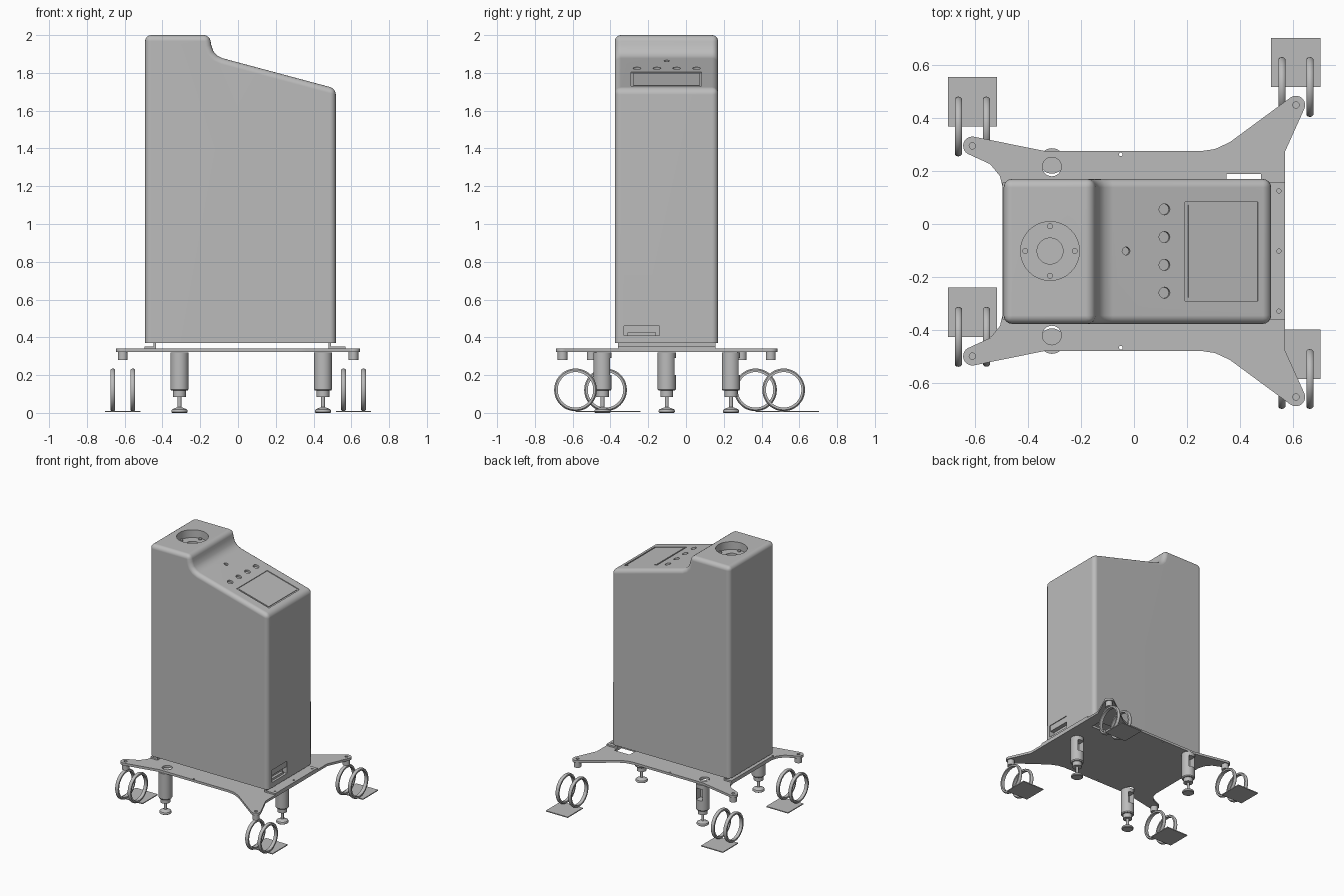
import bpy, bmesh, math
from mathutils import Matrix, Vector

cube = bpy.data.objects.get("Cube")
if cube:
    bpy.data.objects.remove(cube, do_unlink=True)

grey = bpy.data.materials.new("light_grey")
grey.use_nodes = True
GREY = (0.5, 0.5, 0.5, 1)
grey.diffuse_color = GREY
grey.node_tree.nodes["Principled BSDF"].inputs["Base Color"].default_value = GREY

CY = -0.102                      # mid line of the machine in y
SLOPE = 0.268                    # fall of the control panel
TILT = Matrix.Rotation(math.atan(SLOPE), 4, 'Y')


def finish(name, bm):
    bmesh.ops.recalc_face_normals(bm, faces=bm.faces)
    me = bpy.data.meshes.new(name)
    bm.to_mesh(me)
    bm.free()
    ob = bpy.data.objects.new(name, me)
    me.materials.append(grey)
    bpy.context.collection.objects.link(ob)
    return ob


def activate(ob):
    bpy.ops.object.select_all(action='DESELECT')
    ob.select_set(True)
    bpy.context.view_layer.objects.active = ob


def smooth(ob):
    activate(ob)
    bpy.ops.object.shade_smooth_by_angle(angle=math.radians(35))


def add_cyl(bm, r, x, y, z0, z1, rot=Matrix(), n=32):
    m = Matrix.Translation((x, y, (z0 + z1) / 2)) @ rot
    bmesh.ops.create_cone(bm, cap_ends=True, segments=n, radius1=r, radius2=r,
                          depth=z1 - z0, matrix=m)


def add_box(bm, lo, hi, rot=Matrix()):
    lo, hi = Vector(lo), Vector(hi)
    m = Matrix.Translation((lo + hi) / 2) @ rot @ Matrix.Diagonal((*(hi - lo), 1))
    bmesh.ops.create_cube(bm, size=1, matrix=m)


def prism(pts, vec):
    bm = bmesh.new()
    f = bm.faces.new([bm.verts.new(p) for p in pts])
    ext = bmesh.ops.extrude_face_region(bm, geom=[f])
    bmesh.ops.translate(bm, vec=vec, verts=[v for v in ext["geom"] if isinstance(v, bmesh.types.BMVert)])
    bmesh.ops.recalc_face_normals(bm, faces=bm.faces)
    return bm


def lathe(name, pts, loc, axis='Z', n=32, closed=False):
    bm = bmesh.new()
    rows = [[bm.verts.new((r * math.cos(a), r * math.sin(a), z)) for r, z in pts]
            for a in (2 * math.pi * i / n for i in range(n))]
    for i in range(n):
        a, b = rows[i], rows[(i + 1) % n]
        for j in range(len(pts) if closed else len(pts) - 1):
            k = (j + 1) % len(pts)
            bm.faces.new((a[j], a[k], b[k], b[j]))
    bmesh.ops.remove_doubles(bm, verts=bm.verts, dist=1e-5)
    if axis == 'X':
        bm.transform(Matrix.Rotation(math.pi / 2, 4, 'Y'))
    bm.transform(Matrix.Translation(loc))
    ob = finish(name, bm)
    smooth(ob)
    return ob


def cut(ob, bm):
    cutter = finish("cutter", bm)
    cutter.hide_render = True
    mod = ob.modifiers.new("cut", 'BOOLEAN')
    mod.operation, mod.solver, mod.object = 'DIFFERENCE', 'EXACT', cutter
    activate(ob)
    bpy.ops.object.modifier_apply(modifier="cut")
    bpy.data.objects.remove(cutter, do_unlink=True)


def panel_z(x):
    return 1.877 - SLOPE * (x + 0.08)


# Housing: side profile with rounded edges
profile = [(-0.492, 0.37), (-0.492, 2), (-0.15, 2), (-0.142, 1.948), (-0.131, 1.915),
           (-0.11, 1.892), (-0.08, 1.877), (0.518, panel_z(0.518)), (0.518, 0.37)]
bm = prism([(x, -0.377, z) for x, z in profile], (0, 0.547, 0))
edges = [e for e in bm.edges if e.calc_face_angle(0) > math.radians(40)
         and max(v.co.z for v in e.verts) > 0.4]
bmesh.ops.bevel(bm, geom=edges, offset=0.032, segments=4, profile=0.5,
                affect='EDGES', clamp_overlap=True)
housing = finish("housing", bm)

# Round well in the top, button holes, screen recess and service port
bm = bmesh.new()
add_cyl(bm, 0.111, -0.317, CY, 1.94, 2.1, n=48)
cut(housing, bm)
bm = bmesh.new()
add_cyl(bm, 0.049, -0.317, CY, 1.9, 1.96)
buttons = [(-0.03, CY, 0.015)] + [(0.115, CY + k * 0.105, 0.021) for k in (-1.5, -0.5, 0.5, 1.5)]
for x, y, r in buttons:
    z = panel_z(x)
    add_cyl(bm, r, x, y, z - 0.015, z + 0.015, TILT, 20)
z = panel_z(0.33)
add_box(bm, (0.187, -0.29, z - 0.006), (0.473, 0.083, z + 0.006), TILT)
add_box(bm, (0.48, -0.328, 0.41), (0.56, -0.14, 0.505))
cut(housing, bm)
smooth(housing)
wn = housing.modifiers.new("even_normals", 'WEIGHTED_NORMAL')
wn.keep_sharp = True

# Screws in the well
for k in range(4):
    a = k * math.pi / 2
    bm = bmesh.new()
    add_cyl(bm, 0.011, -0.317 + 0.094 * math.cos(a), CY + 0.094 * math.sin(a), 1.935, 1.95, n=16)
    smooth(finish("well_screw", bm))

# Screen panel and port cover
bm = bmesh.new()
add_box(bm, (0.2, -0.278, z - 0.01), (0.46, 0.071, z - 0.001), TILT)
finish("screen", bm)
bm = bmesh.new()
add_box(bm, (0.47, -0.328, 0.46), (0.512, -0.14, 0.505))
add_box(bm, (0.47, -0.31, 0.41), (0.5, -0.16, 0.425))
finish("port_cover", bm)

# Base plate: half outline with round ears, mirrored about the mid line
EARS = [(-0.61, 0.397), (0.611, 0.551)]


def ear_arc(c, a0, a1, n=10):
    angles = [math.radians(a0 + (a1 - a0) * i / n) for i in range(n + 1)]
    return [(c[0] + 0.035 * math.cos(a), c[1] + 0.035 * math.sin(a)) for a in angles]


half = ([(-0.494, 0.234), (-0.506, 0.283), (-0.543, 0.328)] + ear_arc(EARS[0], 240, 80)
        + [(-0.335, 0.377), (0.253, 0.377), (0.306, 0.385), (0.362, 0.411)]
        + ear_arc(EARS[1], 128, -22) + [(0.57, 0.375)])
outline = half + [(x, -y) for x, y in reversed(half)]
plate = finish("base_plate", prism([(x, y + CY, 0.322) for x, y in outline], (0, 0, 0.018)))
bm = bmesh.new()
for s in (1, -1):
    for x, y in EARS:
        add_cyl(bm, 0.012, x, CY + s * y, 0.3, 0.36, n=16)
    add_cyl(bm, 0.007, -0.05, CY + s * 0.365, 0.3, 0.36, n=12)
    add_cyl(bm, 0.036, -0.31, CY + s * 0.318, 0.3, 0.36)
add_box(bm, (0.35, 0.1, 0.3), (0.48, 0.188, 0.36))
cut(plate, bm)
smooth(plate)

# Flanged brackets between housing and plate
for name, wall, edge in (("left_bracket", 0.48, 0.57), ("right_bracket", -0.435, -0.496)):
    d = 0.012 if edge > wall else -0.012
    pts = [(wall, 0.37), (wall, 0.339), (edge, 0.339), (edge, 0.352), (wall + d, 0.352), (wall + d, 0.37)]
    bracket = finish(name, prism([(x, -0.36, zz) for x, zz in pts], (0, 0.516, 0)))
    if edge > 0:
        bm = bmesh.new()
        for k in (-1, 0, 1):
            add_cyl(bm, 0.008, 0.547, CY + k * 0.227, 0.3, 0.4, n=12)
        cut(bracket, bm)

# Levelling feet: slotted sleeve, neck, rod and pad
sleeve = [(0, 0.321), (0.048, 0.321), (0.048, 0.125), (0.043, 0.118), (0.034, 0.118),
          (0.034, 0.085), (0.012, 0.085), (0, 0.085)]
pad = [(0, 0.09), (0.01, 0.09), (0.01, 0.03), (0.022, 0.026), (0.04, 0.018), (0.043, 0.012),
       (0.043, 0.004), (0.038, 0), (0, 0)]
for x, y in ((-0.31, CY + 0.34), (-0.31, CY - 0.34), (0.45, CY)):
    ob = lathe("leveller_sleeve", sleeve, (x, y, 0))
    bm = bmesh.new()
    add_box(bm, (x - 0.026, y - 0.01, 0.2), (x + 0.026, y + 0.08, 0.29))
    cut(ob, bm)
    smooth(ob)
    lathe("leveller_pad", pad, (x, y, 0))

# Castors: ear boss, twin open rings and a flat ground square
ring = [(0.094, -0.013), (0.106, -0.013), (0.111, -0.008), (0.113, 0),
        (0.111, 0.008), (0.106, 0.013), (0.094, 0.013)]
for (ex, ey), lift in zip(EARS, (0.073, 0.068)):
    for s in (1, -1):
        y = CY + s * ey
        bm = bmesh.new()
        add_cyl(bm, 0.026, ex, y, 0.28, 0.323)
        smooth(finish("castor_boss", bm))
        wy = y + lift
        for k in (-1, 1):
            lathe("castor_ring", ring, (ex + k * 0.053, wy, 0.122), 'X', 48, True)
        bm = bmesh.new()
        add_box(bm, (ex - 0.093, wy, 0.004), (ex + 0.093, wy + 0.186, 0.011))
        finish("ground_square", bm)
